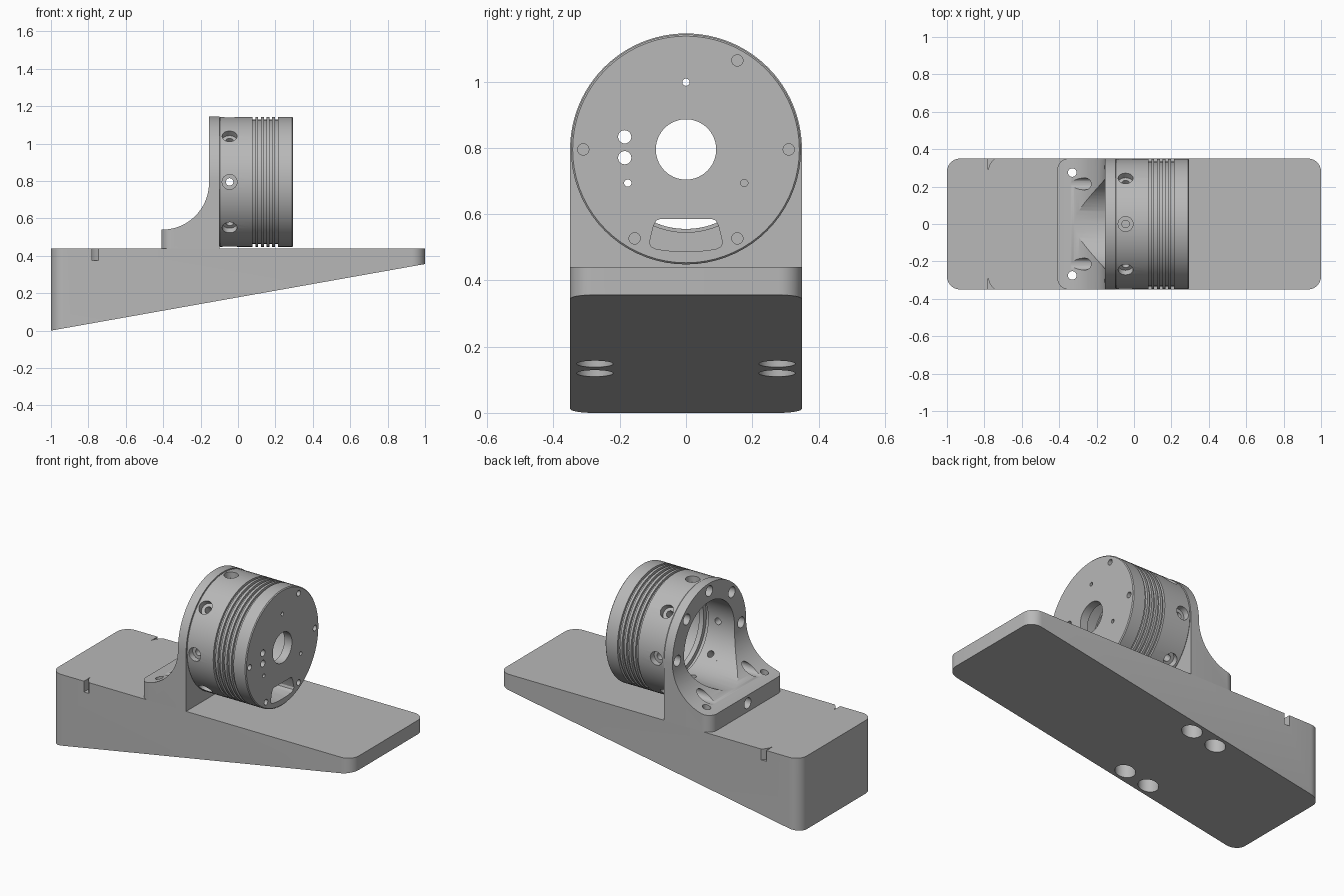
import bpy, bmesh
from math import sin, cos, pi, radians, sqrt
from mathutils import Vector, Matrix

cube = bpy.data.objects.get("Cube")
if cube:
    bpy.data.objects.remove(cube, do_unlink=True)

grey = bpy.data.materials.new("plain grey")
grey.use_nodes = True
COLOUR = (0.48, 0.48, 0.48, 1)
grey.diffuse_color = COLOUR
grey.node_tree.nodes["Principled BSDF"].inputs["Base Color"].default_value = COLOUR

AXIS_Z = 0.795      # height of the drum axis
HALF = 0.35         # half width of everything
TOP = 0.44          # top of the wedge


def finish(bm, name):
    bmesh.ops.recalc_face_normals(bm, faces=bm.faces)
    mesh = bpy.data.meshes.new(name)
    bm.to_mesh(mesh)
    bm.free()
    mesh.materials.append(grey)
    obj = bpy.data.objects.new(name, mesh)
    bpy.context.collection.objects.link(obj)
    return obj


def prism(name, pts, axis, lo, hi):
    """Extrude a 2D outline along an axis; outline uses the other two axes in order."""
    bm = bmesh.new()

    def place(p, h):
        c = list(p)
        c.insert("xyz".index(axis), h)
        return bm.verts.new(c)
    a = [place(p, lo) for p in pts]
    b = [place(p, hi) for p in pts]
    n = len(pts)
    bm.faces.new(a)
    bm.faces.new(b)
    for i in range(n):
        j = (i + 1) % n
        bm.faces.new((a[i], a[j], b[j], b[i]))
    return finish(bm, name)


def arc(cx, cy, r, start, end, steps=8):
    angles = [radians(start + (end - start) * i / steps) for i in range(steps + 1)]
    return [(cx + r * cos(t), cy + r * sin(t)) for t in angles]


def rounded(x0, x1, y0, y1, r):
    return (arc(x1 - r, y1 - r, r, 0, 90) + arc(x0 + r, y1 - r, r, 90, 180)
            + arc(x0 + r, y0 + r, r, 180, 270) + arc(x1 - r, y0 + r, r, 270, 360))


def combine(target, tool, operation="DIFFERENCE"):
    tool.hide_render = True
    mod = target.modifiers.new("cut", "BOOLEAN")
    mod.operation, mod.solver, mod.object = operation, "EXACT", tool
    bpy.ops.object.select_all(action="DESELECT")
    bpy.context.view_layer.objects.active = target
    target.select_set(True)
    bpy.ops.object.modifier_apply(modifier=mod.name)
    bpy.data.objects.remove(tool, do_unlink=True)


def drill(target, start, direction, r, length, sides=24):
    """Cut a round hole that begins at start and runs along direction."""
    d = Vector(direction).normalized()
    m = (Matrix.Translation(Vector(start) + d * length / 2)
         @ d.to_track_quat("Z", "Y").to_matrix().to_4x4())
    bm = bmesh.new()
    bmesh.ops.create_cone(bm, cap_ends=True, segments=sides, radius1=r,
                          radius2=r, depth=length, matrix=m)
    combine(target, finish(bm, "drill"))


def ring_points(radius, count, offset=0):
    for i in range(count):
        t = radians(offset) + 2 * pi * i / count
        yield radius * cos(t), AXIS_Z + radius * sin(t)


# Wedge base: rounded plan with a sloping underside
base = prism("wedge_base", rounded(-1, 1, -HALF, HALF, 0.07), "z", 0, TOP)
for v in base.data.vertices:
    if v.co.z < 0.1:
        v.co.z = 0.178 * (v.co.x + 1)

# Side notches near the tall end
for s in (1, -1):
    notch = [(-0.78, s * 0.37), (-0.78, s * 0.29), (-0.773, s * 0.315),
             (-0.76, s * 0.335), (-0.745, s * 0.35), (-0.735, s * 0.37)]
    combine(base, prism("notch", notch, "z", 0.375, 0.5))

# Bolt recesses from below, and the bolt holes above them
for s in (1, -1):
    for x in (-0.33, -0.17):
        drill(base, (x, s * 0.275, -0.1), (0, 0, 1), 0.055, 0.44, 32)
        drill(base, (x, s * 0.275, 0.3), (0, 0, 1), 0.023, 0.3)

# Bracket: swept side profile trimmed by the arch and by the rounded foot
side = ([(-0.1, TOP), (-0.1, 1.2), (-0.155, 1.2)]
        + arc(-0.405, 0.79, 0.25, 0, -84, 24) + [(-0.41, 0.54), (-0.41, TOP)])
bracket = prism("bracket", side, "y", -HALF, HALF)
arch = arc(0, AXIS_Z, HALF, 0, 180, 48) + [(-HALF, 0.4), (HALF, 0.4)]
combine(bracket, prism("arch", arch, "x", -0.5, 0), "INTERSECT")
combine(bracket, prism("plan", rounded(-0.41, 0.3, -HALF, HALF, 0.06), "z", 0.4, 1.3),
        "INTERSECT")
drill(bracket, (-0.5, 0, AXIS_Z), (1, 0, 0), 0.24, 0.6, 64)
for y, z in ring_points(0.303, 8):
    drill(bracket, (-0.5, y, z), (1, 0, 0), 0.032, 0.48)
for s in (1, -1):
    drill(bracket, (-0.33, s * 0.275, 0.4), (0, 0, 1), 0.023, 0.5)

# Drum: hollow lathe profile as (x, radius), with cooling grooves outside
R = 0.347
profile = [(-0.1, 0.24), (-0.1, R - 0.005), (-0.095, R)]
for i in range(5):
    x = 0.078 + 0.03 * i
    profile += [(x, R), (x, R - 0.014), (x + 0.015, R - 0.014), (x + 0.015, R)]
profile += [(0.29, R), (0.295, R - 0.005), (0.295, 0.091), (0.245, 0.091), (0.245, 0.25),
            (0.08, 0.25), (0.08, 0.24), (0.05, 0.24), (0.05, 0.265), (0.02, 0.265),
            (0.02, 0.24)]
bm = bmesh.new()
SEG = 72
rings = []
for k in range(SEG):
    t = 2 * pi * k / SEG
    rings.append([bm.verts.new((x, r * cos(t), AXIS_Z + r * sin(t))) for x, r in profile])
for k in range(SEG):
    a, b = rings[k], rings[(k + 1) % SEG]
    for i in range(len(profile)):
        j = (i + 1) % len(profile)
        bm.faces.new((a[i], a[j], b[j], b[i]))
drum = finish(bm, "drum")

# Radial stepped holes around the drum
for i in range(8):
    t = pi * i / 4
    d = Vector((0, cos(t), sin(t)))
    c = Vector((-0.045, 0, AXIS_Z))
    drill(drum, c + d * 0.31, d, 0.04, 0.1)
    drill(drum, c + d * 0.2, d, 0.02, 0.15)

# Front face: screw holes, small locating holes and a pair of cable holes
for y, z in ring_points(0.31, 6):
    drill(drum, (0.24, y, z), (1, 0, 0), 0.017, 0.1)
for y, z in ring_points(0.203, 3, 90):
    drill(drum, (0.2, y, z), (1, 0, 0), 0.011, 0.15)
for z in (0.833, 0.77):
    drill(drum, (0.2, -0.185, z), (1, 0, 0), 0.02, 0.15)

# Curved window low on the front face
half_window = [(0.04, 0.488), (0.09, 0.494), (0.106, 0.502), (0.11, 0.515),
               (0.098, 0.565), (0.09, 0.58), (0.078, 0.585)]
window = half_window + [(-y, z) for y, z in reversed(half_window)]
combine(drum, prism("window", window, "x", 0.12, 0.35))

# Smooth the round surfaces and keep the machined edges sharp
for obj in (base, bracket, drum):
    bpy.ops.object.select_all(action="DESELECT")
    bpy.context.view_layer.objects.active = obj
    obj.select_set(True)
    bpy.ops.object.shade_smooth_by_angle(angle=radians(30))
